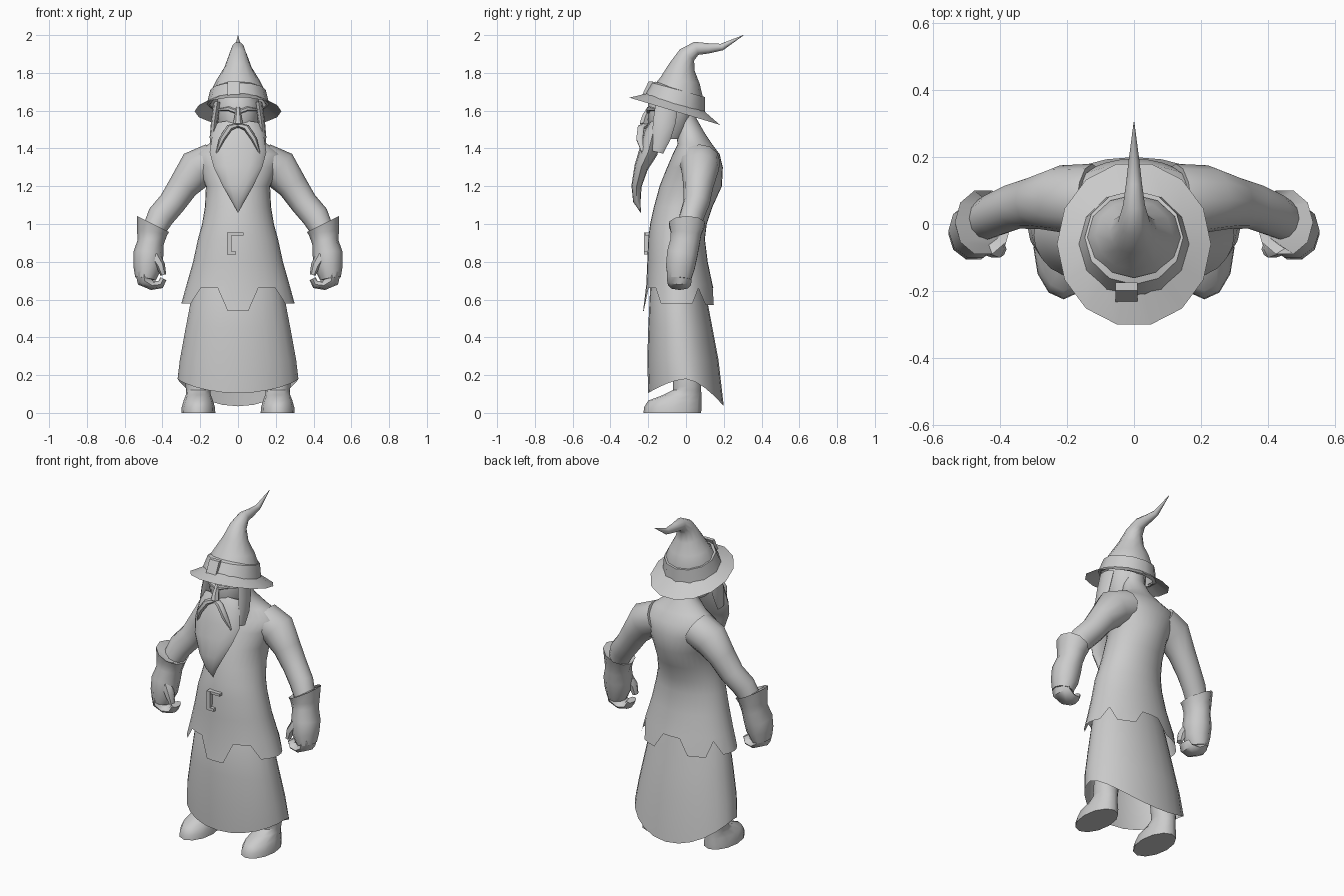
import bpy, bmesh, math
from mathutils import Vector

grey = bpy.data.materials.new("plain_grey")
grey.diffuse_color = (0.6, 0.6, 0.6, 1)


def finish(name, bm, angle=50):
    bmesh.ops.remove_doubles(bm, verts=bm.verts, dist=0.0005)
    bmesh.ops.recalc_face_normals(bm, faces=bm.faces)
    me = bpy.data.meshes.new(name)
    bm.to_mesh(me)
    bm.free()
    me.materials.append(grey)
    ob = bpy.data.objects.new(name, me)
    bpy.context.collection.objects.link(ob)
    bpy.ops.object.select_all(action='DESELECT')
    ob.select_set(True)
    bpy.context.view_layer.objects.active = ob
    bpy.ops.object.shade_smooth_by_angle(angle=math.radians(angle))
    return ob


def skin(name, rings, caps=(False, False), angle=50):
    """Join rings of points into one surface."""
    bm = bmesh.new()
    vs = [[bm.verts.new(p) for p in r] for r in rings]
    n = len(vs[0])
    for a, b in zip(vs, vs[1:]):
        for i in range(n):
            j = (i + 1) % n
            bm.faces.new((a[i], a[j], b[j], b[i]))
    if caps[0]:
        bm.faces.new(vs[0])
    if caps[1]:
        bm.faces.new(vs[-1])
    return finish(name, bm, angle)


def ring(z, front, back, rx, n, cx=0):
    """Horizontal oval between a front and a back y."""
    cy, ry = (front + back) / 2, (back - front) / 2
    return [Vector((cx + rx * math.cos(k * math.tau / n),
                    cy + ry * math.sin(k * math.tau / n), z)) for k in range(n)]


def tube(name, pts, n=8, axis=(0, 1, 0), caps=(True, True), angle=50):
    """Sweep ovals (x, y, z, radius across, radius along axis) along a path."""
    P = [Vector(p[:3]) for p in pts]
    rings = []
    for i, p in enumerate(pts):
        t = (P[min(i + 1, len(P) - 1)] - P[max(i - 1, 0)]).normalized()
        v = Vector(axis)
        v = (v - t * v.dot(t)).normalized()
        u = v.cross(t)
        rings.append([P[i] + u * p[3] * math.cos(k * math.tau / n)
                      + v * p[4] * math.sin(k * math.tau / n) for k in range(n)])
    return skin(name, rings, caps, angle)


def pair(name, pts, **kw):
    for side, s in (("right", 1), ("left", -1)):
        tube(side + "_" + name, [(s * p[0],) + tuple(p[1:]) for p in pts], **kw)


def box(name, x0, x1, y0, y1, z0, z1, lean=0):
    bm = bmesh.new()
    bmesh.ops.create_cube(bm, size=1)
    for v in bm.verts:
        c = v.co + Vector((.5, .5, .5))
        v.co = (x0 + (x1 - x0) * c.x, y0 + (y1 - y0) * c.y + lean * c.z,
                z0 + (z1 - z0) * c.z)
    finish(name, bm, 20)


def from_front(k, n):
    """Degrees away from the front for ring point k."""
    return abs((k * 360 / n - 270 + 180) % 360 - 180)


# Robe skirt with a pointed hem
N = 24
hem = ring(.17, -.2, .2, .32, N)
for k, p in enumerate(hem):
    c = math.cos(math.radians(from_front(k, N)))
    p.z = .18 - (.075 if c > 0 else .145) * abs(c) ** 1.6
skin("robe_skirt", [hem, ring(.28, -.205, .172, .308, N), ring(.45, -.2, .14, .277, N),
                    ring(.66, -.19, .1, .237, N), ring(.75, -.16, .08, .2, N)])

# Coat body with a stepped hem, shoulders and neck
N = 32
hem = ring(.66, -.212, .145, .28, N)
for k, p in enumerate(hem):
    f = from_front(k, N)
    if f < 15:
        p.z, p.y = .54, p.y - .015
    elif 50 < f < 115:
        p.z, p.x = .58, p.x * 1.07
    elif 130 < f < 160:
        p.z, p.x, p.y = .57, p.x * 1.05, p.y * 1.12
coat = [(.68, -.21, .14, .272), (.8, -.205, .115, .238), (.92, -.2, .1, .212),
        (1.0, -.19, .11, .19), (1.09, -.17, .14, .175), (1.2, -.14, .19, .17),
        (1.3, -.1, .195, .215), (1.37, -.07, .178, .235), (1.42, -.045, .14, .16),
        (1.48, -.05, .1, .085), (1.56, -.06, .055, .065), (1.64, -.06, .05, .06)]
skin("coat", [hem] + [ring(*r, N) for r in coat])

# Sleeves
pair("sleeve", [(.13, .07, 1.33, .1, .11), (.22, .075, 1.29, .105, .1),
                (.29, .065, 1.2, .08, .08), (.35, .055, 1.11, .072, .07),
                (.41, .03, 1.04, .072, .065), (.45, .01, .96, .06, .06)], n=12)

# Gloves: flared cuff, palm, curled fingers, thumb
pair("glove", [(.45, .0, .96, .06, .065), (.45, .005, 1.0, .095, .1),
               (.455, .0, .95, .08, .085), (.462, -.005, .905, .07, .082),
               (.475, -.02, .84, .08, .085), (.48, -.03, .77, .075, .08),
               (.49, -.035, .71, .055, .065)], n=10)
pair("fingers", [(.5, -.035, .75, .045, .065), (.495, -.035, .7, .04, .065),
                 (.455, -.035, .675, .025, .06), (.41, -.035, .68, .022, .05),
                 (.395, -.035, .71, .018, .04)], n=8)
pair("thumb", [(.44, -.06, .83, .03, .035), (.41, -.075, .78, .025, .03),
               (.395, -.075, .73, .015, .02)], n=6)

# Boots
for side, s in (("right", 1), ("left", -1)):
    rows = [(0, -.225, .08, .09, .21), (.03, -.222, .082, .088, .21),
            (.065, -.2, .082, .078, .21), (.095, -.12, .082, .066, .21),
            (.12, -.07, .08, .064, .21), (.14, -.07, .08, .068, .21),
            (.25, -.07, .08, .07, .2), (.45, -.07, .07, .07, .17)]
    skin(side + "_boot", [ring(z, f, b, r, 12, s * cx) for z, f, b, r, cx in rows],
         (True, True))

# Head, nose and brows
skin("head", [ring(*r, 12) for r in
              [(1.45, -.17, -.02, .07), (1.51, -.2, .02, .1), (1.58, -.2, .04, .113),
               (1.64, -.2, .05, .115), (1.68, -.17, .03, .1)]], (True, True))
tube("nose", [(0, -.195, 1.615, .012, .012), (0, -.215, 1.57, .018, .02),
              (0, -.225, 1.535, .026, .024), (0, -.205, 1.515, .015, .012)], n=6)
pair("brow", [(.01, -.2, 1.595, .012, .012), (.05, -.195, 1.61, .012, .012),
              (.1, -.15, 1.605, .006, .008)], n=6)

# Side hair, beard and moustache
pair("side_hair", [(.11, -.1, 1.64, .02, .06), (.125, -.115, 1.54, .018, .06),
                   (.132, -.13, 1.46, .018, .05), (.13, -.15, 1.38, .012, .03)], n=8)
tube("beard", [(0, -.15, 1.53, .115, .04), (0, -.175, 1.48, .135, .05),
               (0, -.2, 1.38, .15, .05), (0, -.237, 1.3, .128, .037),
               (0, -.262, 1.2, .08, .027), (0, -.26, 1.12, .035, .02),
               (0, -.24, 1.06, .001, .001)], n=12)
pair("moustache", [(.0, -.215, 1.525, .012, .02), (.045, -.238, 1.51, .018, .02),
                   (.085, -.246, 1.45, .016, .02), (.12, -.225, 1.36, .002, .002)], n=6)

# Hat: bent cone, sagging brim, band
tube("hat_cone", [(0, -.06, 1.635, .155, .155), (0, -.04, 1.71, .13, .14),
                  (0, -.032, 1.76, .105, .115), (0, -.022, 1.83, .07, .072),
                  (0, .005, 1.895, .048, .048), (0, .055, 1.93, .036, .033),
                  (0, .12, 1.93, .027, .024), (0, .19, 1.937, .018, .016),
                  (0, .305, 2.0, .001, .001)], n=12, axis=(1, 0, 0), caps=(False, True))
brim = []
for r, ry, cy, z in ((.15, .155, -.058, 1.645), (.23, .246, -.06, 1.597)):
    brim.append(ring(z, cy - ry, cy + ry, r, 14))
    for p in brim[-1]:
        p.z -= .3 * (p.y - cy)
skin("hat_brim", brim)
tube("hat_band", [(0, -.061, 1.632, .15, .15), (0, -.06, 1.635, .167, .165),
                  (0, -.04, 1.71, .146, .147), (0, -.039, 1.713, .128, .13)],
     n=12, axis=(1, 0, 0), caps=(False, False), angle=30)

# Buckles on the hat band and belt
box("hat_buckle", -.055, .01, -.238, -.215, 1.67, 1.755, lean=.04)
box("belt_buckle_side", -.058, -.035, -.222, -.19, .84, .955)
box("belt_buckle_top", -.058, .028, -.218, -.19, .94, .955)
box("belt_buckle_bottom", -.058, -.01, -.222, -.19, .838, .855)
